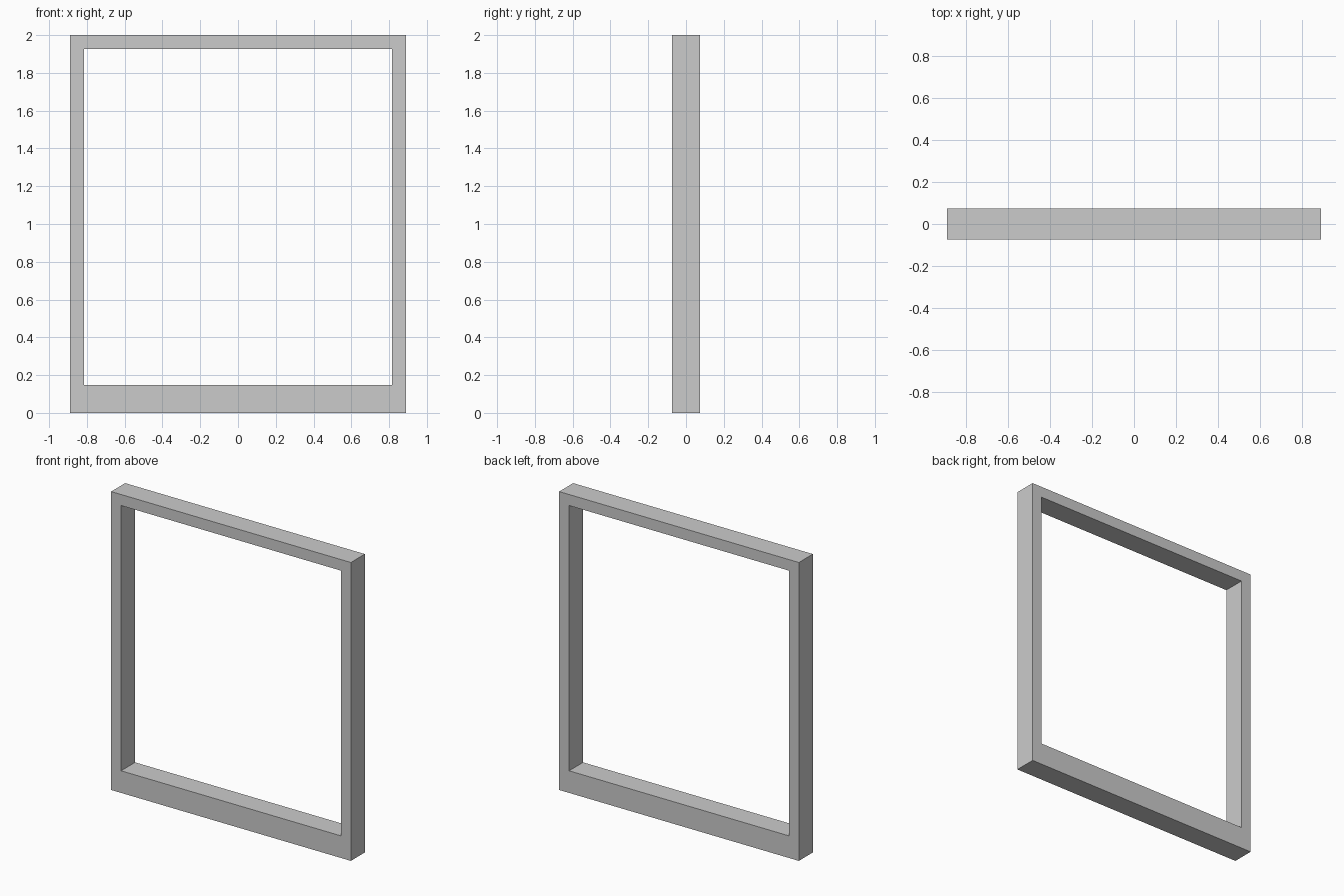
import bpy, bmesh

if "Cube" in bpy.data.objects:
    bpy.data.objects.remove(bpy.data.objects["Cube"])

U = 2 / 27            # frame bar width; the model is 27 bars tall
HALF_W = 12 * U       # half of outer width
HEIGHT = 27 * U
DEPTH = 2 * U


def rectangle(bm, x, z0, z1):
    y = -DEPTH / 2
    return [bm.verts.new(p) for p in
            ((-x, y, z0), (x, y, z0), (x, y, z1), (-x, y, z1))]


# Front face of the frame: mitred ring with a deeper bottom rail
bm = bmesh.new()
outer = rectangle(bm, HALF_W, 0, HEIGHT)
inner = rectangle(bm, HALF_W - U, 2 * U, HEIGHT - U)
for i in range(4):
    j = (i + 1) % 4
    bm.faces.new((outer[i], outer[j], inner[j], inner[i]))

# Extrude to full depth, keeping the front faces to close the solid
ext = bmesh.ops.extrude_face_region(bm, geom=bm.faces[:], use_keep_orig=True)
back = [g for g in ext["geom"] if isinstance(g, bmesh.types.BMVert)]
bmesh.ops.translate(bm, verts=back, vec=(0, DEPTH, 0))
bmesh.ops.recalc_face_normals(bm, faces=bm.faces[:])

mesh = bpy.data.meshes.new("window_frame")
bm.to_mesh(mesh)
bm.free()
frame = bpy.data.objects.new("window_frame", mesh)
bpy.context.collection.objects.link(frame)
